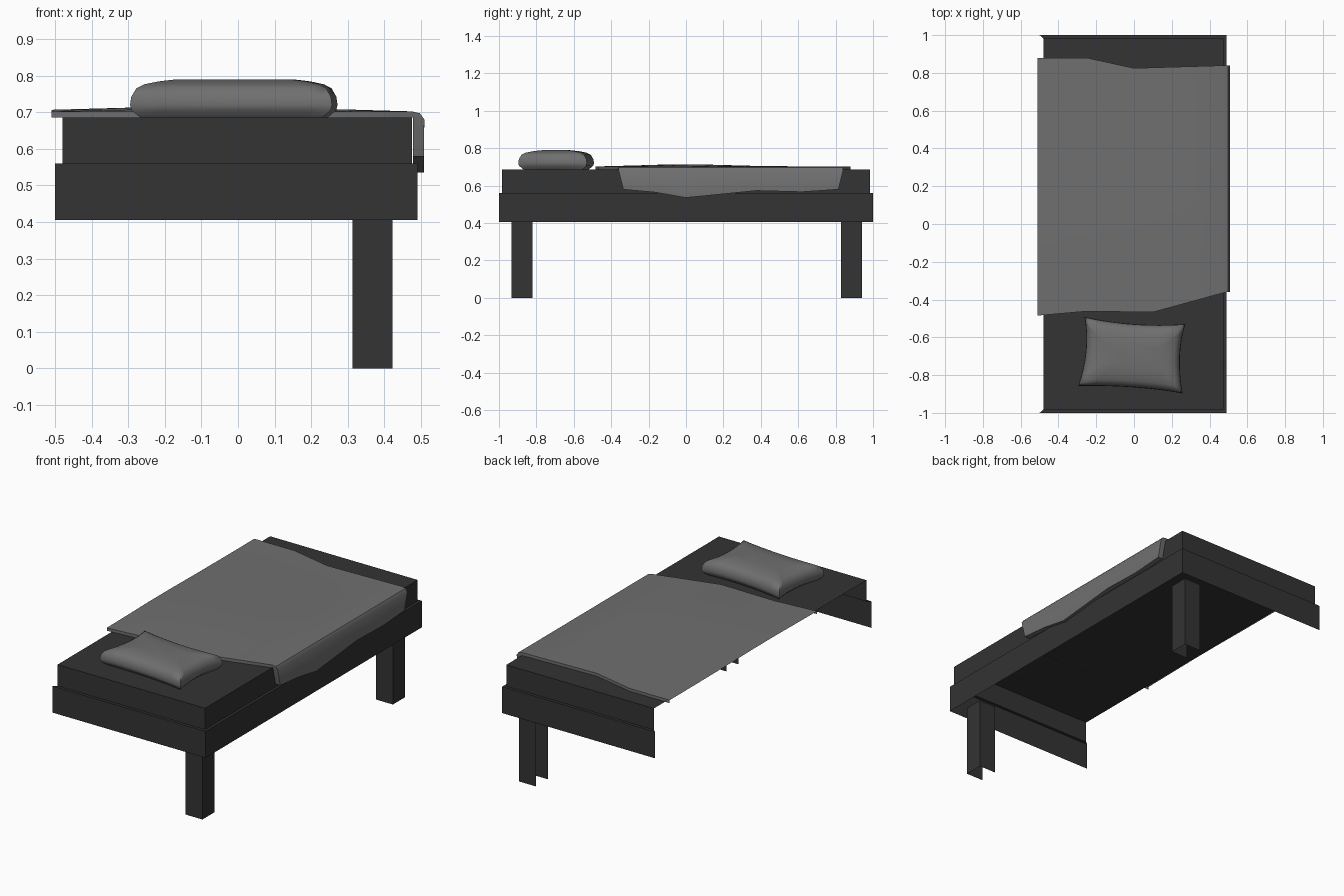
import bpy, bmesh, math

if "Cube" in bpy.data.objects:
    bpy.data.objects.remove(bpy.data.objects["Cube"])


def material(name, v):
    m = bpy.data.materials.new(name)
    m.diffuse_color = (v, v, v, 1)
    m.use_nodes = True
    m.node_tree.nodes["Principled BSDF"].inputs["Base Color"].default_value = m.diffuse_color
    return m


WOOD = material("dark charcoal", 0.033)
FABRIC = material("mid grey fabric", 0.16)


def loft(name, rows, mat, closed=False, cap=False, smooth=None):
    """Skin rows of points into quads; optionally close rows and cap the last one."""
    bm = bmesh.new()
    grid = [[bm.verts.new(p) for p in r] for r in rows]
    n = len(rows[0])
    for a, b in zip(grid, grid[1:]):
        for j in range(n if closed else n - 1):
            k = (j + 1) % n
            bm.faces.new((a[j], a[k], b[k], b[j]))
    if cap:
        bm.faces.new(grid[-1])
    bmesh.ops.remove_doubles(bm, verts=bm.verts, dist=0.0005)
    me = bpy.data.meshes.new(name)
    bm.to_mesh(me)
    bm.free()
    me.materials.append(mat)
    if smooth:
        me.shade_smooth()
        me.set_sharp_from_angle(angle=math.radians(smooth))
    ob = bpy.data.objects.new(name, me)
    bpy.context.collection.objects.link(ob)


def interp(pts, x):
    """Piecewise linear lookup."""
    if x <= pts[0][0]:
        return pts[0][1]
    for (x0, y0), (x1, y1) in zip(pts, pts[1:]):
        if x <= x1:
            return y0 + (y1 - y0) * (x - x0) / (x1 - x0)
    return pts[-1][1]


def three_sides(x0, x1, y0, y1, z):
    """Rectangle path that stays open on the left (wall) side."""
    return [(x0, y0, z), (x1, y0, z), (x1, y1, z), (x0, y1, z)]


# Frame with a narrow mitred ledge, stepping up into the mattress; open left and below
loft("bed_base", [three_sides(-.50, .49, -1, 1, .405),
                  three_sides(-.50, .49, -1, 1, .56),
                  three_sides(-.48, .475, -.983, .983, .56),
                  three_sides(-.48, .475, -.983, .983, .685)], WOOD, cap=True)

# Two legs on the right side
for name, yc in (("front_leg", -.877), ("back_leg", .885)):
    loft(name, [three_sides(.313, .422, yc - .055, yc + .055, z) for z in (0, .42)], WOOD)

# Blanket: wavy outline on top, hanging down on the right
FRONT = [(-.51, -.485), (-.25, -.462), (.1, -.467), (.49, -.36)]
BACK = [(-.51, .88), (-.25, .88), (0, .825), (.5, .84)]
HEM = [(-.34, .58), (-.17, .565), (0, .535), (.4, .575), (.65, .565), (.82, .58)]
BUMP = [(-.45, 0), (0, 1), (.3, .3), (.6, 0)]
TOP_X = (-.51, -.25, 0, .1, .3, .475)
STEPS = (0, .15, .29, .45, .62, .83, 1)


def blanket_row(t, inner):
    row = []
    for x in TOP_X:
        f, b = interp(FRONT, x), interp(BACK, x)
        y = f + (b - f) * t
        crown = interp([(-.51, .4), (-.25, 1), (.1, .9), (.48, 0)], x)
        row.append((x, y, .685 if inner else .702 + .014 * interp(BUMP, y) * crown))
    y = -.36 + 1.2 * t
    hem_y = -.335 + 1.15 * t
    hem = interp(HEM, hem_y)
    if inner:
        row += [(.478, y, .685)] * 2 + [(.478, hem_y, hem)] * 2
    else:
        row += [(.497, y, .697), (.509, y, .68), (.508, hem_y, hem), (.478, hem_y, hem)]
    return row


loft("blanket", [blanket_row(0, True)] + [blanket_row(t, False) for t in STEPS]
     + [blanket_row(1, True)], FABRIC, smooth=40)

# Pillow: pinched rectangle outline, stacked in rings
CORNERS = [(-.295, -.857), (.257, -.897), (.272, -.53), (-.262, -.492)]
MIDS = [(0, -.865), (.243, -.7), (0, -.53), (-.255, -.67)]
outline = []
for i in range(4):
    a, m, b = CORNERS[i], MIDS[i], CORNERS[(i + 1) % 4]
    for s in range(8):
        t = s / 8
        # quadratic curve through the pinched middle of the edge
        wa, wm, wb = (1 - t) * (1 - 2 * t), 4 * t * (1 - t), t * (2 * t - 1)
        outline.append([wa * a[k] + wm * m[k] + wb * b[k] for k in (0, 1)])
CX, CY = -.005, -.695
RINGS = [(.684, .035), (.705, .005), (.72, 0), (.742, .004), (.765, .02), (.776, .045),
         (.784, .09), (.789, .14)]


def pillow_ring(z, inset):
    return [(CX + (x - CX) * (1 - inset / .27), CY + (y - CY) * (1 - inset / .18), z)
            for x, y in outline]


loft("pillow", [pillow_ring(z, d * .8) for z, d in RINGS], FABRIC,
     closed=True, cap=True, smooth=60)
